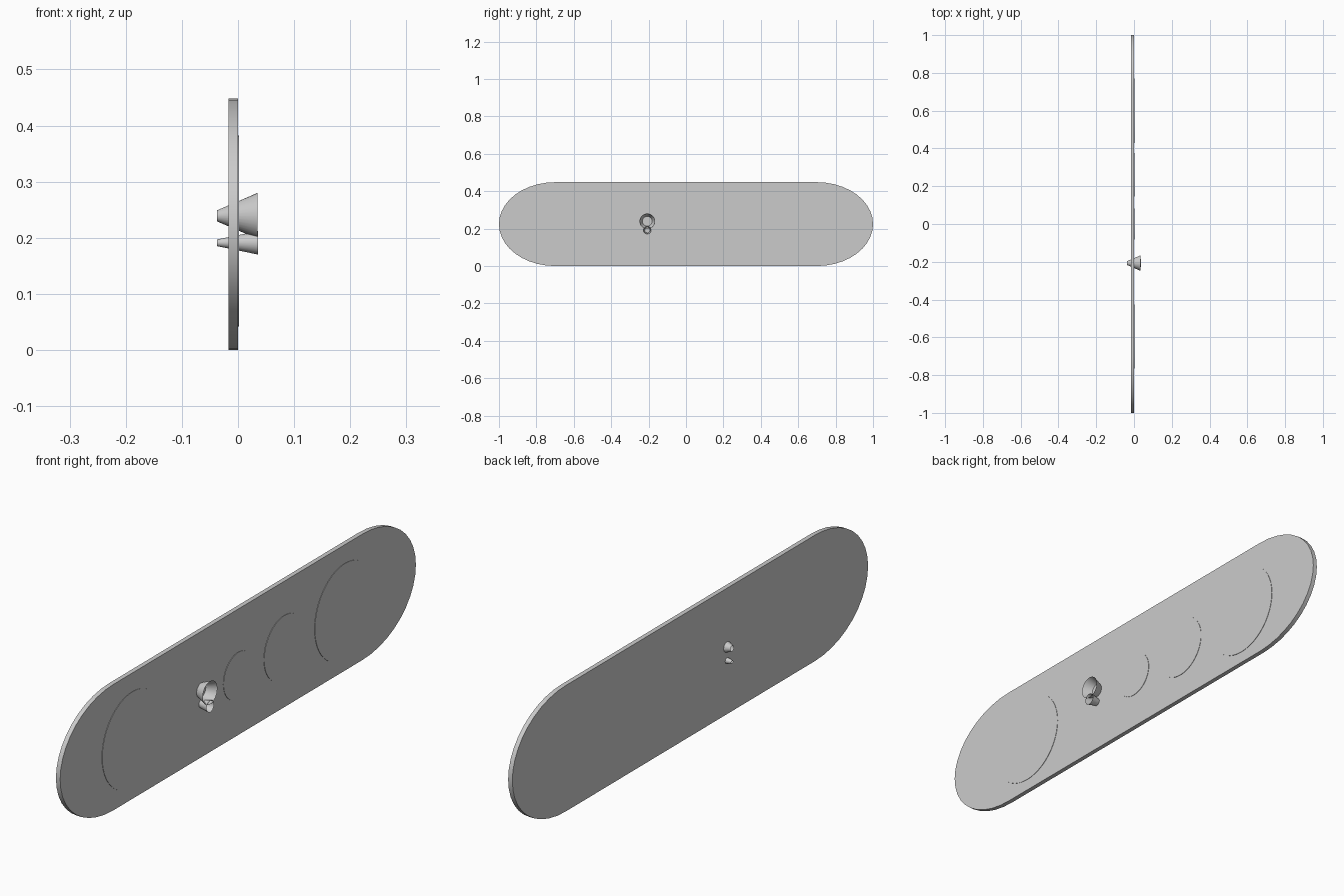
import bpy, bmesh
from math import pi, cos, sin, radians
from mathutils import Matrix

cube = bpy.data.objects.get("Cube")
if cube:
    bpy.data.objects.remove(cube, do_unlink=True)

grey = bpy.data.materials.new("plain_grey")
grey.use_nodes = True
colour = (0.6, 0.6, 0.6, 1)
grey.diffuse_color = colour
grey.node_tree.nodes["Principled BSDF"].inputs["Base Color"].default_value = colour

HALF = 0.224      # half height of the panel
BACK = -0.0165    # x of the panel's rear face


def finish(name, bm):
    """Turn a bmesh into a smooth-shaded grey object."""
    mesh = bpy.data.meshes.new(name)
    bm.to_mesh(mesh)
    bm.free()
    obj = bpy.data.objects.new(name, mesh)
    bpy.context.collection.objects.link(obj)
    mesh.materials.append(grey)
    bpy.ops.object.select_all(action='DESELECT')
    obj.select_set(True)
    bpy.context.view_layer.objects.active = obj
    bpy.ops.object.shade_smooth_by_angle(angle=radians(35))
    return obj


def cone(name, x0, x1, y, z, r0, r1, capped, segments=32):
    """Cone along x, from radius r0 at x0 to r1 at x1."""
    bm = bmesh.new()
    place = Matrix.Translation(((x0 + x1) / 2, y, z)) @ Matrix.Rotation(pi / 2, 4, 'Y')
    bmesh.ops.create_cone(bm, cap_ends=capped, segments=segments, radius1=r0,
                          radius2=r1, depth=x1 - x0, matrix=place)
    return finish(name, bm)


# Long panel with rounded ends
bm = bmesh.new()
steps = 20
outline = []
for side in (1, -1):
    for i in range(steps + 1):
        a = -pi / 2 + pi * i / steps
        outline.append((side * (0.7 + 0.3 * cos(a)), HALF + side * HALF * sin(a)))
face = bm.faces.new([bm.verts.new((BACK, y, z)) for y, z in outline])
front = bmesh.ops.extrude_face_region(bm, geom=[face])
moved = [v for v in front["geom"] if isinstance(v, bmesh.types.BMVert)]
bmesh.ops.translate(bm, vec=(-BACK, 0, 0), verts=moved)
bmesh.ops.recalc_face_normals(bm, faces=bm.faces)
finish("panel", bm)

# Very shallow round dials on the panel face
dials = {"rear_large_dial": (0.6, 0.17), "middle_dial": (0.26, 0.115),
         "small_dial": (0, 0.083), "front_large_dial": (-0.595, 0.17)}
for name, (y, r) in dials.items():
    cone(name, -0.005, 0.0015, y, 0.212, r, r, True, 48)

# Open flared cones passing through the panel
cone("large_flared_cone", -0.037, 0.035, -0.207, 0.239, 0.01, 0.041, False)
cone("small_flared_cone", -0.037, 0.036, -0.207, 0.191, 0.006, 0.021, False)
